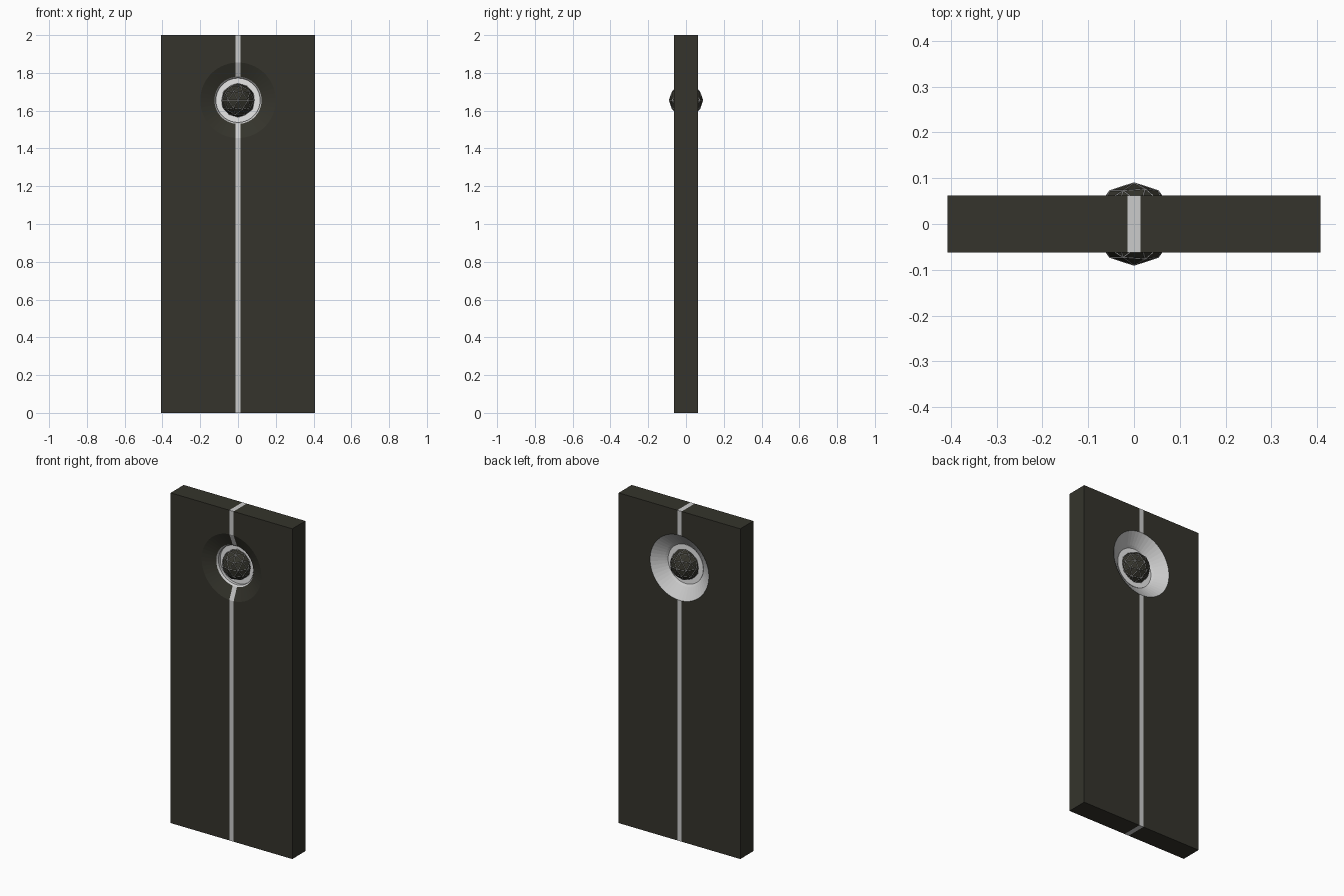
import bpy, bmesh, math
from mathutils import Matrix, Vector

default = bpy.data.objects.get("Cube")
if default:
    bpy.data.objects.remove(default, do_unlink=True)

W, D, H = 0.815, 0.125, 2.0
STRIP = 0.0145
CENTRE = Vector((0, 0, 1.655))


def material(name, color):
    m = bpy.data.materials.new(name)
    m.use_nodes = True
    m.diffuse_color = (*color, 1)
    m.node_tree.nodes["Principled BSDF"].inputs["Base Color"].default_value = (*color, 1)
    return m


dark = material("dark olive", (0.035, 0.034, 0.025))
grey = material("light grey", (0.6, 0.6, 0.6))
white = material("white", (1, 1, 1))


def add_object(name, bm, *mats):
    mesh = bpy.data.meshes.new(name)
    bmesh.ops.recalc_face_normals(bm, faces=bm.faces)
    bm.to_mesh(mesh)
    bm.free()
    for m in mats:
        mesh.materials.append(m)
    ob = bpy.data.objects.new(name, mesh)
    bpy.context.collection.objects.link(ob)
    return ob


# Slab
bm = bmesh.new()
bmesh.ops.create_cube(bm, size=1, matrix=Matrix.Translation((0, 0, H / 2)) @ Matrix.Diagonal((W, D, H, 1)))
slab = add_object("door_slab", bm, dark, grey)

# Turned cutter: shallow dish in front, deeper dish behind, lipped bore between
profile = [(0.27, -0.0925), (0.2, -0.0625), (0.125, -0.03), (0.117, -0.02),
           (0.117, 0.0), (0.13, 0.0125), (0.197, 0.0625), (0.237, 0.0925)]
SIDES = 48
bm = bmesh.new()
rings = []
for r, y in profile:
    angles = [2 * math.pi * (i + 0.5) / SIDES for i in range(SIDES)]
    rings.append([bm.verts.new(CENTRE + Vector((r * math.cos(a), y, r * math.sin(a)))) for a in angles])
for a, b in zip(rings, rings[1:]):
    for i in range(SIDES):
        j = (i + 1) % SIDES
        bm.faces.new((a[i], a[j], b[j], b[i]))
bm.faces.new(rings[0])
bm.faces.new(rings[-1])
cutter = add_object("socket_cutter", bm)
cutter.hide_render = True

mod = slab.modifiers.new("socket", "BOOLEAN")
mod.operation = "DIFFERENCE"
mod.solver = "EXACT"
mod.object = cutter
cut_mesh = bpy.data.meshes.new_from_object(slab.evaluated_get(bpy.context.evaluated_depsgraph_get()))
slab.modifiers.clear()
slab.data = cut_mesh
bpy.data.objects.remove(cutter, do_unlink=True)

# Centre strip, bore and rear dish are light grey
bm = bmesh.new()
bm.from_mesh(cut_mesh)
for x in (-STRIP, STRIP):
    bmesh.ops.bisect_plane(bm, geom=bm.verts[:] + bm.edges[:] + bm.faces[:],
                           plane_co=(x, 0, 0), plane_no=(1, 0, 0))
for f in bm.faces:
    c = f.calc_center_median()
    in_strip = abs(c.x) < STRIP
    in_socket = (c - CENTRE).length < 0.22 and -0.029 < c.y < D / 2 - 0.002
    f.material_index = 1 if in_strip or in_socket else 0
bm.to_mesh(cut_mesh)
bm.free()

# Bright disc behind and in front of the core
bm = bmesh.new()
bmesh.ops.create_cone(bm, cap_ends=True, segments=SIDES, radius1=0.118, radius2=0.118, depth=0.006,
                      matrix=Matrix.Translation(CENTRE) @ Matrix.Rotation(math.pi / 2, 4, "X"))
add_object("socket_disc", bm, white)


# Faceted core with a thin bright lattice along its edges
def ball(name, mat):
    bm = bmesh.new()
    bmesh.ops.create_icosphere(bm, subdivisions=2, radius=0.09, matrix=Matrix.Translation(CENTRE))
    return add_object(name, bm, mat)


ball("core_ball", dark)
lattice = ball("core_lattice", white)
wire = lattice.modifiers.new("edges", "WIREFRAME")
wire.thickness = 0.0025
wire.offset = 0
